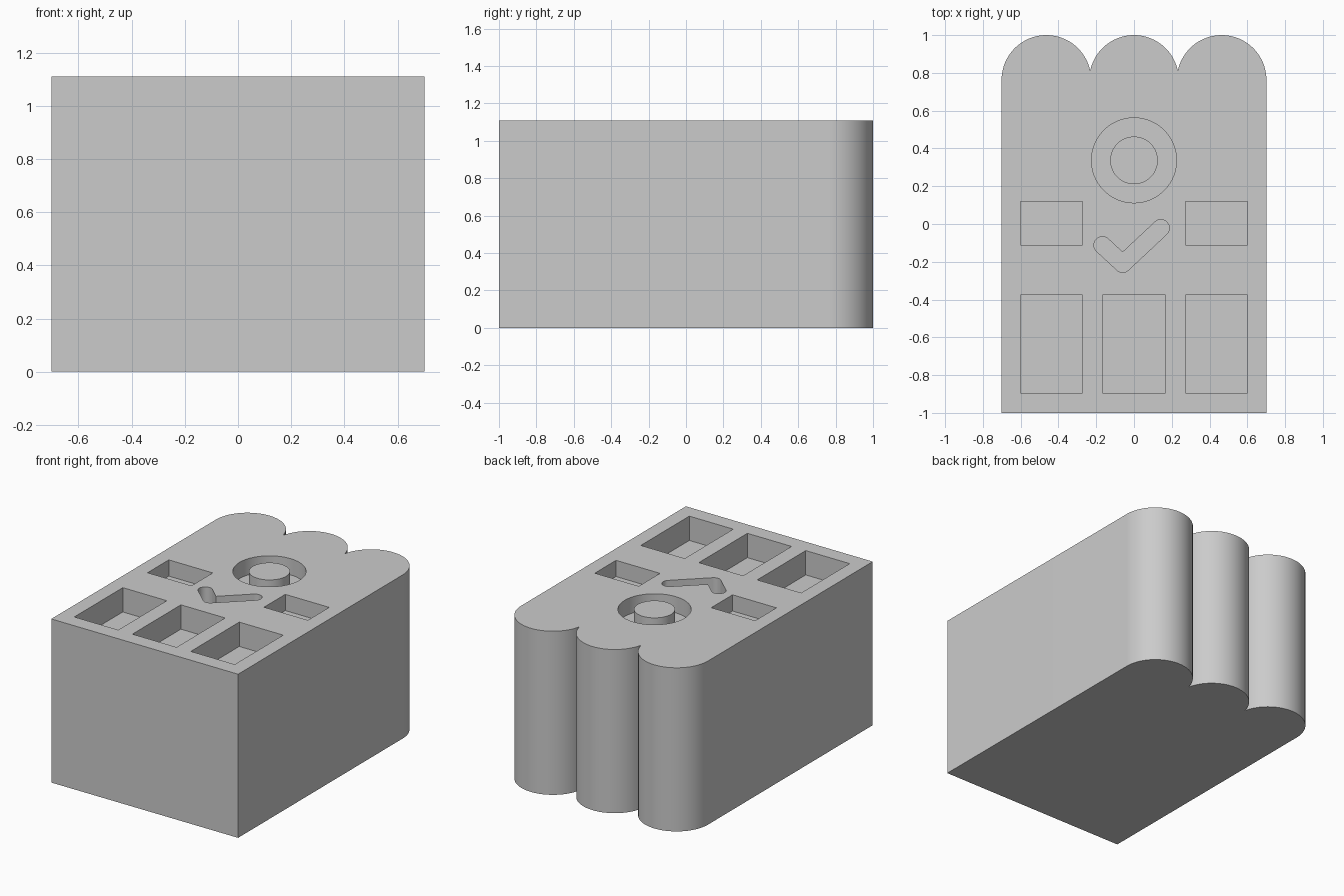
import bpy
import bmesh
from math import pi, sin, cos, atan2, sqrt
from mathutils import Vector

cube = bpy.data.objects.get("Cube")
if cube:
    bpy.data.objects.remove(cube, do_unlink=True)

HEIGHT = 1.11
SHALLOW, DEEP = 0.11, 0.165

grey = bpy.data.materials.new("plain_grey")
grey.use_nodes = True
grey.diffuse_color = (0.6, 0.6, 0.6, 1)
grey.node_tree.nodes["Principled BSDF"].inputs["Base Color"].default_value = (0.6, 0.6, 0.6, 1)


def arc(centre, radius, start, end, steps=24):
    return [(centre[0] + radius * cos(start + (end - start) * i / steps),
             centre[1] + radius * sin(start + (end - start) * i / steps))
            for i in range(steps + 1)]


def circle(centre, radius):
    return arc(centre, radius, 0, 2 * pi, 64)[:-1]


def rectangle(x0, x1, y0, y1):
    return [(x0, y0), (x1, y0), (x1, y1), (x0, y1)]


def prism(name, outline, bottom, top):
    """Extrude a flat outline between two heights."""
    bm = bmesh.new()
    face = bm.faces.new([bm.verts.new((x, y, bottom)) for x, y in outline])
    lifted = bmesh.ops.extrude_face_region(bm, geom=[face])["geom"]
    bmesh.ops.translate(bm, vec=(0, 0, top - bottom),
                        verts=[v for v in lifted if isinstance(v, bmesh.types.BMVert)])
    bmesh.ops.recalc_face_normals(bm, faces=bm.faces)
    mesh = bpy.data.meshes.new(name)
    bm.to_mesh(mesh)
    bm.free()
    mesh.materials.append(grey)
    obj = bpy.data.objects.new(name, mesh)
    bpy.context.collection.objects.link(obj)
    return obj


def select_only(obj):
    bpy.ops.object.select_all(action="DESELECT")
    obj.select_set(True)
    bpy.context.view_layer.objects.active = obj


def cut_pocket(body, outline, depth):
    cutter = prism("pocket_cutter", outline, HEIGHT - depth, HEIGHT + 0.1)
    cutter.hide_render = True
    mod = body.modifiers.new("pocket", "BOOLEAN")
    mod.operation, mod.solver, mod.object = "DIFFERENCE", "EXACT", cutter
    select_only(body)
    bpy.ops.object.modifier_apply(modifier=mod.name)
    bpy.data.objects.remove(cutter, do_unlink=True)


def tick_outline(left, elbow, right, radius):
    """Two round-ended strokes joined at an elbow."""
    left, elbow, right = Vector(left), Vector(elbow), Vector(right)
    down, up = (elbow - left).normalized(), (right - elbow).normalized()
    a, b = atan2(down.y, down.x), atan2(up.y, up.x)
    inner_dir = (up - down).normalized()
    inner = elbow + inner_dir * radius / sqrt((1 + down.dot(up)) / 2)
    return (arc(left, radius, a + pi / 2, a + 3 * pi / 2, 16)
            + arc(elbow, radius, a - pi / 2, b - pi / 2, 12)
            + arc(right, radius, b - pi / 2, b + pi / 2, 16)
            + [tuple(inner)])


# Block with three rounded lobes along the back
LOBE_R, LOBE_GAP, LOBE_Y = 0.237, 0.464, 0.763
half = LOBE_GAP + LOBE_R
cusp = atan2(sqrt(LOBE_R ** 2 - (LOBE_GAP / 2) ** 2), LOBE_GAP / 2)
outline = [(-half, -1), (half, -1)]
outline += arc((LOBE_GAP, LOBE_Y), LOBE_R, 0, pi - cusp, 40)
outline += arc((0, LOBE_Y), LOBE_R, cusp, pi - cusp, 40)[1:]
outline += arc((-LOBE_GAP, LOBE_Y), LOBE_R, cusp, pi, 40)[1:]
body = prism("lobed_block", outline, 0, HEIGHT)

# Deep front trays and shallow side trays
for x0, x1 in ((-0.602, -0.272), (-0.166, 0.166), (0.272, 0.602)):
    cut_pocket(body, rectangle(x0, x1, -0.895, -0.375), DEEP)
for x0, x1 in ((-0.602, -0.272), (0.272, 0.602)):
    cut_pocket(body, rectangle(x0, x1, -0.11, 0.118), SHALLOW)

# Tick-shaped recess
cut_pocket(body, tick_outline((-0.167, -0.112), (-0.06, -0.211), (0.142, -0.022), 0.045), SHALLOW)

# Ring groove with a round post left standing in it
cut_pocket(body, circle((0, 0.337), 0.225), SHALLOW)
post = prism("groove_post", circle((0, 0.337), 0.126), HEIGHT - SHALLOW - 0.01, HEIGHT)

for obj in (body, post):
    select_only(obj)
    bpy.ops.object.shade_smooth_by_angle(angle=pi / 6)
